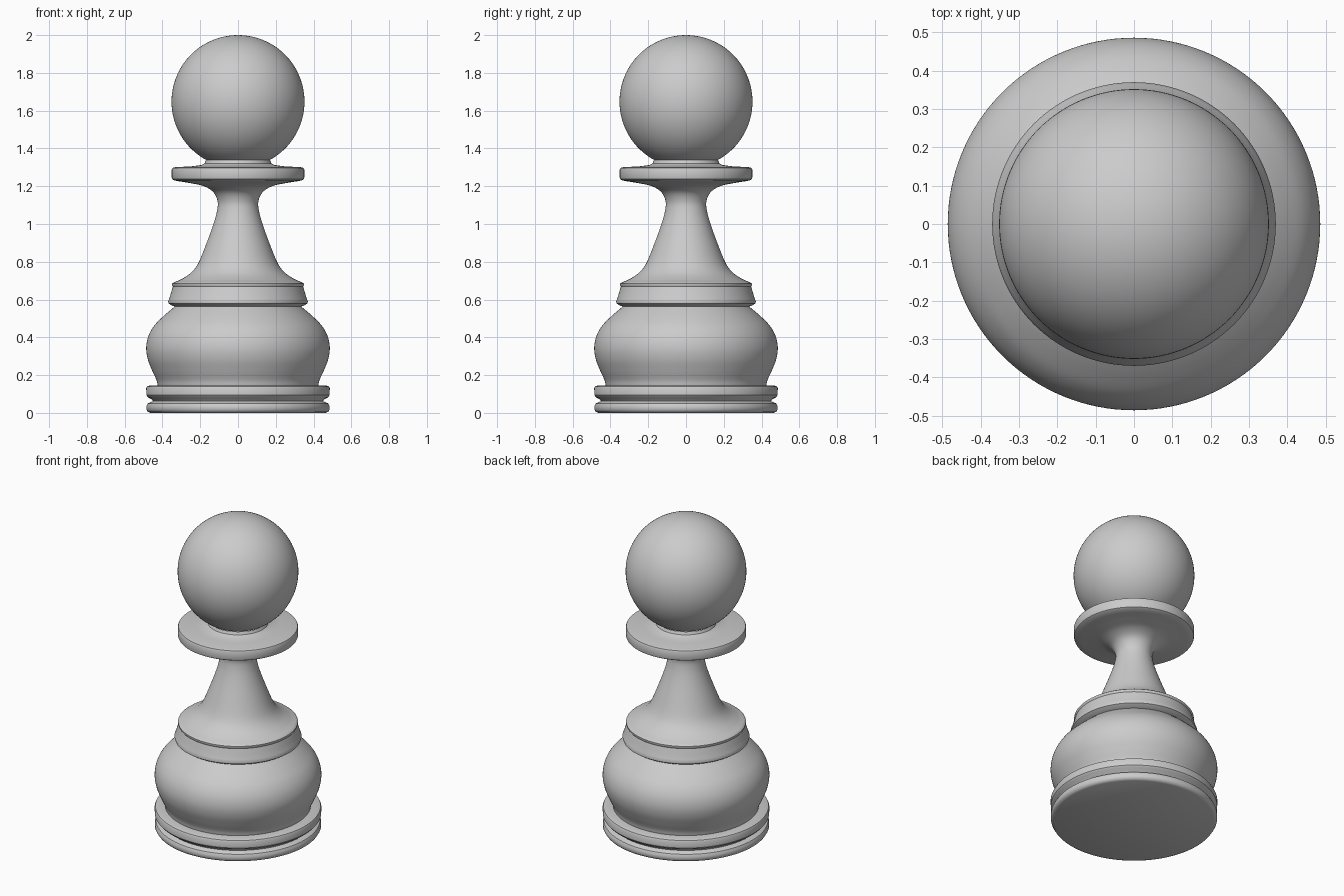
import bpy, bmesh, math
from mathutils import Vector

if "Cube" in bpy.data.objects:
    bpy.data.objects.remove(bpy.data.objects["Cube"])

SEGMENTS = 128


def smooth_curve(pts, steps=6):
    """Catmull-Rom curve through the given (radius, height) points."""
    p = [Vector(q) for q in pts]
    p = [2 * p[0] - p[1]] + p + [2 * p[-1] - p[-2]]
    out = []
    for a, b, c, d in zip(p, p[1:], p[2:], p[3:]):
        for i in range(steps):
            t = i / steps
            out.append(tuple(0.5 * (2 * b + (c - a) * t
                                    + (2 * a - 5 * b + 4 * c - d) * t ** 2
                                    + (3 * b - a - 3 * c + d) * t ** 3)))
    return out + [tuple(pts[-1])]


def lathe(name, profile):
    """Spin a bottom-to-top (radius, height) profile around z."""
    bm = bmesh.new()
    verts = [bm.verts.new((r, 0, z)) for r, z in profile]
    edges = [bm.edges.new(pair) for pair in zip(verts, verts[1:])]
    bmesh.ops.spin(bm, geom=verts + edges, cent=(0, 0, 0), axis=(0, 0, 1),
                   angle=2 * math.pi, steps=SEGMENTS)
    bmesh.ops.remove_doubles(bm, verts=bm.verts, dist=1e-5)
    bm.normal_update()
    # Open shells: orient faces by the direction of the profile
    for f in bm.faces:
        c = f.calc_center_median()
        r = math.hypot(c.x, c.y)
        tangent = max(f.edges, key=lambda e: abs(
            math.hypot(*e.verts[0].co.xy) - math.hypot(*e.verts[1].co.xy))
            + abs(e.verts[0].co.z - e.verts[1].co.z))
        a, b = sorted((v.co for v in tangent.verts),
                      key=lambda co: min(range(len(profile)), key=lambda i: abs(
                          profile[i][0] - math.hypot(co.x, co.y)) + abs(profile[i][1] - co.z)))
        dr = math.hypot(b.x, b.y) - math.hypot(a.x, a.y)
        outward = Vector((c.x / r * (b.z - a.z), c.y / r * (b.z - a.z), -dr))
        if f.normal.dot(outward) < 0:
            f.normal_flip()
    mesh = bpy.data.meshes.new(name)
    bm.to_mesh(mesh)
    bm.free()
    obj = bpy.data.objects.new(name, mesh)
    bpy.context.collection.objects.link(obj)
    bpy.ops.object.select_all(action='DESELECT')
    obj.select_set(True)
    bpy.context.view_layer.objects.active = obj
    bpy.ops.object.shade_smooth_by_angle(angle=math.radians(35))
    return obj


# Foot: thin lower bead, groove and upper ring
lathe("base_foot", [
    (0, 0), (0.465, 0), (0.478, 0.006), (0.485, 0.018), (0.485, 0.036),
    (0.478, 0.050), (0.462, 0.057), (0.450, 0.062), (0.456, 0.071),
    (0.476, 0.082), (0.485, 0.094), (0.486, 0.130), (0.481, 0.140),
    (0.470, 0.144), (0.425, 0.146)])

# Rounded belly
lathe("belly", smooth_curve([
    (0.425, 0.146), (0.432, 0.175), (0.455, 0.225), (0.478, 0.285),
    (0.486, 0.345), (0.475, 0.405), (0.445, 0.460), (0.397, 0.510),
    (0.335, 0.563)]))

# Sloped band above the belly
lathe("waist_band", [
    (0.335, 0.563), (0.353, 0.570), (0.368, 0.580), (0.370, 0.591),
    (0.364, 0.605), (0.355, 0.635), (0.345, 0.668), (0.349, 0.675),
    (0.349, 0.684), (0.340, 0.691)])

# Flared stem
lathe("stem", smooth_curve([
    (0.340, 0.691), (0.300, 0.708), (0.250, 0.741), (0.210, 0.793),
    (0.166, 0.900), (0.130, 1.000), (0.111, 1.070), (0.108, 1.120),
    (0.130, 1.168), (0.180, 1.200), (0.245, 1.215), (0.312, 1.226)]))

# Collar disc and the short throat under the head
lathe("collar", [
    (0.312, 1.226), (0.338, 1.231), (0.348, 1.237), (0.351, 1.246),
    (0.351, 1.288), (0.347, 1.297), (0.330, 1.301), (0.250, 1.305),
    (0.195, 1.312), (0.177, 1.321), (0.170, 1.338)])

# Ball head, open where it meets the throat
R, CZ = 0.352, 1.648
start = -math.acos(0.170 / R)
arc = [start + (math.pi / 2 - start) * i / 48 for i in range(49)]
lathe("head", [(R * math.cos(a), CZ + R * math.sin(a)) for a in arc[:-1]] + [(0, CZ + R)])
